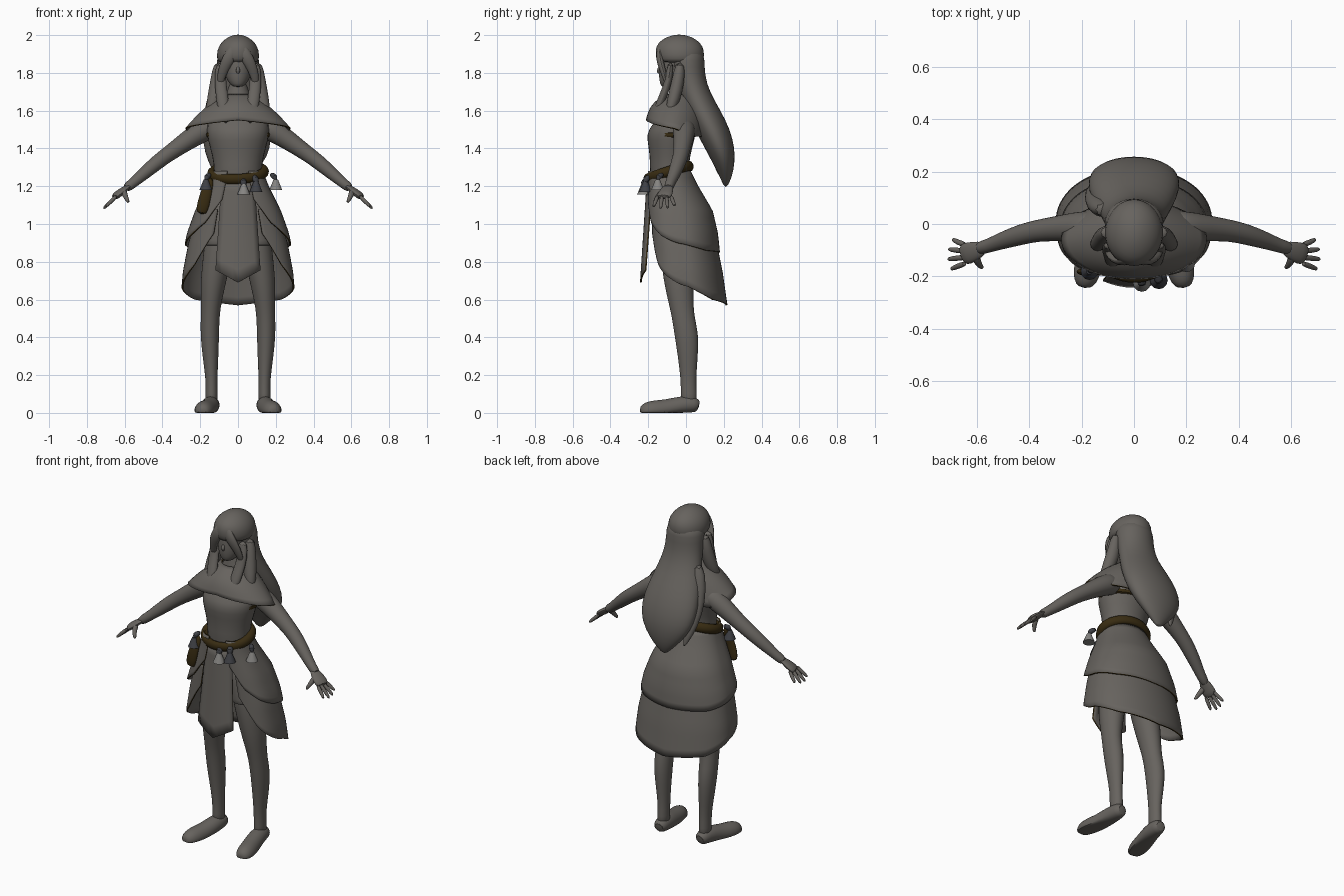
import bpy, bmesh, math
from mathutils import Vector

if "Cube" in bpy.data.objects:
    bpy.data.objects.remove(bpy.data.objects["Cube"])


def material(name, r, g, b):
    m = bpy.data.materials.new(name)
    m.use_nodes = True
    m.diffuse_color = (r, g, b, 1)
    bsdf = m.node_tree.nodes["Principled BSDF"]
    bsdf.inputs["Base Color"].default_value = (r, g, b, 1)
    bsdf.inputs["Roughness"].default_value = 0.9
    return m


GREY = material("warm grey", .135, .125, .113)
BROWN = material("dark brown", .04, .025, .006)
SLATE = material("slate", .05, .052, .06)
PALE = material("pale grey", .24, .235, .225)


def finish(obj, mats, subdiv=0, thick=0):
    for m in mats:
        obj.data.materials.append(m)
    if thick:
        mod = obj.modifiers.new("cloth", 'SOLIDIFY')
        mod.thickness = thick
        mod.offset = 0
        mod.material_offset_rim = len(mats) - 1
    if subdiv:
        mod = obj.modifiers.new("smooth", 'SUBSURF')
        mod.levels = mod.render_levels = subdiv
    bpy.ops.object.select_all(action='DESELECT')
    obj.select_set(True)
    bpy.context.view_layer.objects.active = obj
    bpy.ops.object.shade_smooth_by_angle(angle=math.radians(50))
    return obj


def skin(name, rows, mats, subdiv=0, thick=0, loop=True, caps=True):
    """Join rows of points into one surface."""
    bm = bmesh.new()
    vs = [[bm.verts.new(p) for p in row] for row in rows]
    n = len(rows[0])
    for a, b in zip(vs, vs[1:]):
        for i in range(n if loop else n - 1):
            j = (i + 1) % n
            bm.faces.new((a[i], a[j], b[j], b[i]))
    if caps:
        bm.faces.new(vs[0])
        bm.faces.new(vs[-1])
    bmesh.ops.recalc_face_normals(bm, faces=bm.faces)
    me = bpy.data.meshes.new(name)
    bm.to_mesh(me)
    bm.free()
    obj = bpy.data.objects.new(name, me)
    bpy.context.collection.objects.link(obj)
    return finish(obj, mats, subdiv, thick)


def loft(name, rings, mat, sides=16, side=1, **kw):
    """Level ellipses: z, centre x, centre y, radius x, radius y."""
    rows = []
    for z, cx, cy, rx, ry in rings:
        angles = [math.tau * i / sides for i in range(sides)]
        rows.append([(side * (cx + rx * math.sin(a)), cy - ry * math.cos(a), z) for a in angles])
    return skin(name, rows, [mat], subdiv=1, **kw)


def tube(name, pts, mat, flat=1, side=1, sides=10, floor=-1):
    """Round or flattened tube through points: x, y, z, radius."""
    c = [Vector((side * p[0], p[1], p[2])) for p in pts]
    d = c[-1] - c[0]
    ref = Vector((0, 1, 0)) if abs(d.z) > .75 * d.length else Vector((0, 0, 1))
    rows = []
    for i, p in enumerate(pts):
        t = (c[min(i + 1, len(c) - 1)] - c[max(i - 1, 0)]).normalized()
        u = t.cross(ref).normalized()
        v = u.cross(t)
        row = []
        for k in range(sides):
            a = math.tau * k / sides
            q = c[i] + p[3] * (u * math.cos(a) + v * (flat * math.sin(a)))
            q.z = max(q.z, floor)
            row.append(q)
        rows.append(row)
    return skin(name, rows, [mat], subdiv=1)


def lerp_table(table, key):
    """Interpolate rows of a table sorted by rising first value."""
    key = max(table[0][0], min(table[-1][0], key))
    for a, b in zip(table, table[1:]):
        if key <= b[0]:
            f = (key - a[0]) / (b[0] - a[0])
            return [p + (q - p) * f for p, q in zip(a[1:], b[1:])]


def skirt(name, shape, hem, top):
    """Open-fronted layer; hem gives height by angle from the front."""
    start, cols, count = hem[0][0], 64, 12
    rows = []
    for r in range(count + 1):
        row = []
        for i in range(cols + 1):
            deg = start + (360 - 2 * start) * i / cols
            low = lerp_table(hem, min(deg, 360 - deg))[0]
            z = top + (low - top) * r / count
            cy, rx, ry = lerp_table(shape, z)
            s, c = math.sin(math.radians(deg)), math.cos(math.radians(deg))
            if c > 0:
                s, c = math.copysign(abs(s) ** .65, s), c ** .65
            row.append((rx * s, cy - ry * c, z))
        rows.append(row)
    return skin(name, rows, [GREY, BROWN], thick=.009, loop=False, caps=False)


# Body
loft("torso", [(1.15, 0, -.07, .14, .11), (1.27, 0, -.09, .125, .105), (1.36, 0, -.085, .137, .107),
               (1.45, 0, -.08, .165, .13), (1.5, 0, -.075, .17, .13), (1.56, 0, -.05, .16, .1),
               (1.63, 0, -.035, .11, .075), (1.68, 0, -.03, .055, .055), (1.78, 0, -.04, .045, .05)], GREY)
loft("chest_band", [(1.455, 0, -.08, .162, .124), (1.46, 0, -.065, .172, .122),
                    (1.485, 0, -.065, .174, .122), (1.49, 0, -.08, .162, .124)], BROWN)
loft("head", [(1.725, 0, -.105, .022, .022), (1.74, 0, -.09, .045, .048), (1.78, 0, -.068, .07, .078),
              (1.84, 0, -.055, .08, .09), (1.92, 0, -.045, .08, .09), (1.97, 0, -.04, .04, .05)], GREY)
tube("nose", [(0, -.135, 1.835, .008), (0, -.148, 1.81, .012), (0, -.14, 1.795, .008)], GREY)

# Hair
loft("hair_cap", [(1.85, 0, -.03, .1, .115), (1.87, 0, -.032, .114, .128), (1.92, 0, -.033, .113, .132),
                  (1.96, 0, -.036, .092, .115), (1.99, 0, -.036, .055, .07), (2.003, 0, -.036, .015, .02)],
     GREY, sides=20)
loft("long_hair", [(1.93, 0, 0, .1, .09), (1.87, 0, 0, .115, .1), (1.79, 0, .015, .112, .085),
                   (1.7, 0, .04, .125, .085), (1.6, 0, .09, .155, .095), (1.5, 0, .14, .178, .095),
                   (1.4, 0, .18, .175, .08), (1.32, 0, .2, .135, .058), (1.25, 0, .212, .07, .033),
                   (1.195, 0, .21, .012, .008)], GREY, sides=20)
tube("back_hair_lock", [(-.1, .05, 1.72, .05), (-.13, .07, 1.58, .06), (-.15, .12, 1.44, .045),
                        (-.13, .16, 1.33, .03), (-.11, .18, 1.25, .006)], GREY, flat=.7)
for s, label in ((1, "left"), (-1, "right")):
    tube(label + "_fringe", [(.015, -.13, 1.95, .02), (.035, -.143, 1.9, .036), (.065, -.135, 1.85, .032),
                             (.088, -.115, 1.79, .025), (.095, -.1, 1.73, .016)], GREY, flat=.6, side=s)
    tube(label + "_front_lock", [(.09, -.08, 1.86, .03), (.095, -.09, 1.76, .032), (.085, -.12, 1.68, .034),
                                 (.075, -.155, 1.6, .034), (.062, -.17, 1.53, .014)], GREY, flat=.65, side=s)
    tube(label + "_side_lock", [(.1, -.03, 1.86, .03), (.108, -.04, 1.76, .04), (.125, -.065, 1.66, .042),
                                (.15, -.09, 1.58, .025)], GREY, flat=.9, side=s)

# Shoulder cape
cape_hem = [(0, 1.55), (50, 1.525), (90, 1.505), (130, 1.465), (180, 1.46)]
cape = []
for r in range(9):
    t = r / 8
    row = []
    for i in range(40):
        deg = i * 9
        a = math.radians(deg)
        low = lerp_table(cape_hem, min(deg, 360 - deg))[0]
        bulge = .02 * math.sin(math.pi * t)
        row.append(((.07 + .205 * t + bulge * .3) * math.sin(a),
                    -.035 - .025 * t - (.068 + .08 * t + bulge) * math.cos(a),
                    1.685 + (low - 1.685) * t + bulge * .5))
    cape.append(row)
skin("shoulder_cape", cape, [GREY, BROWN], thick=.009, caps=False)

# Skirt layers and front panel
skirt("upper_skirt", [(.85, -.015, .287, .19), (.95, -.02, .266, .185), (1.07, -.033, .223, .17),
                      (1.2, -.07, .158, .13), (1.28, -.09, .128, .11)],
      [(16, 1.13), (35, 1.01), (60, .945), (90, .895), (130, .86), (180, .85)], 1.28)
skirt("lower_skirt", [(.57, .015, .303, .2), (.75, .002, .287, .187), (.9, -.012, .258, .17), (1.08, -.035, .2, .15)],
      [(22, .95), (35, .86), (48, .78), (62, .735), (90, .67), (130, .6), (180, .57)], 1.08)
panel = []
for r in range(9):
    t = r / 8
    row = []
    for i in range(-4, 5):
        u = i / 4
        low = .69 + .065 * abs(u)
        row.append((u * (.085 + .033 * t), -.203 - .036 * t + .025 * u * u, 1.24 + (low - 1.24) * t))
    panel.append(row)
skin("front_panel", panel, [GREY, BROWN], thick=.009, loop=False, caps=False)

for s, label in ((1, "left"), (-1, "right")):
    # Legs, shorts and feet
    loft(label + "_leg", [(1.05, .08, -.05, .08, .1), (.85, .105, -.05, .08, .09), (.7, .13, -.04, .07, .08),
                          (.6, .14, -.028, .057, .07), (.52, .147, -.018, .05, .06), (.42, .15, .003, .051, .066),
                          (.3, .146, .01, .043, .054), (.18, .14, .012, .031, .041), (.1, .14, .015, .033, .043),
                          (.04, .14, .015, .033, .045)], GREY, side=s)
    loft(label + "_short", [(1.15, .07, -.05, .08, .1), (1, .085, -.05, .09, .11), (.9, .1, -.05, .092, .108),
                            (.885, .1, -.05, .09, .106), (.885, .1, -.05, .07, .08)], GREY, side=s)
    tube(label + "_foot", [(.138, .07, .035, .03), (.14, .045, .045, .043), (.144, -.02, .042, .05),
                           (.16, -.1, .02, .052), (.178, -.17, .012, .056), (.187, -.22, .01, .046),
                           (.19, -.245, .01, .022)], GREY, side=s, sides=14, floor=0)
    # Arms and hands
    tube(label + "_arm", [(.12, -.01, 1.52, .06), (.19, -.01, 1.495, .063), (.27, -.015, 1.44, .052),
                          (.37, -.025, 1.37, .042), (.43, -.04, 1.325, .041), (.5, -.062, 1.265, .034),
                          (.56, -.085, 1.213, .026), (.6, -.095, 1.185, .027)], GREY, side=s, sides=14)
    tube(label + "_palm", [(.57, -.088, 1.205, .026), (.6, -.1, 1.185, .036), (.635, -.112, 1.158, .046),
                           (.66, -.12, 1.138, .04)], GREY, flat=.45, side=s)
    for k, reach in enumerate((.042, .055, .052, .036)):
        y = -.15 + .023 * k
        fan = (1.5 - k) * .008
        tube(f"{label}_finger_{k + 1}", [(.64, y, 1.152, .012), (.66 + reach * .4, y - fan, 1.128 - reach * .3, .0115),
                                        (.66 + reach, y - 2 * fan, 1.125 - reach * .85, .008)],
             GREY, side=s, sides=8)
    tube(label + "_thumb", [(.605, -.115, 1.18, .018), (.6, -.142, 1.155, .016), (.588, -.16, 1.13, .012),
                            (.578, -.168, 1.112, .007)], GREY, side=s, sides=8)

# Belt, hanging strap and charms
bpy.ops.mesh.primitive_torus_add(major_segments=40, minor_segments=10, major_radius=.138, minor_radius=.026,
                                 location=(0, -.092, 1.272), rotation=(.31, -.05, 0))
belt = bpy.context.object
belt.name = "belt"
belt.scale = (1, .84, 1.1)
finish(belt, [BROWN])
tube("hanging_strap", [(-.145, -.165, 1.25, .022), (-.165, -.185, 1.18, .03), (-.185, -.185, 1.1, .036),
                       (-.195, -.18, 1.05, .03)], BROWN, flat=.45)
for k, (x, y, z) in enumerate([(-.17, -.18, 1.235), (.03, -.225, 1.21), (.095, -.215, 1.225), (.2, -.15, 1.235)]):
    tube(f"charm_knot_{k + 1}", [(x * .85, y + .03, z + .03, .012), (x, y, z + .015, .02),
                                 (x, y, z - .01, .014)], SLATE)
    bpy.ops.mesh.primitive_cone_add(vertices=12, radius1=.034, radius2=.012, depth=.055,
                                    location=(x, y, z - .027))
    charm = bpy.context.object
    charm.name = f"charm_bell_{k + 1}"
    finish(charm, [PALE if k % 2 else SLATE])
